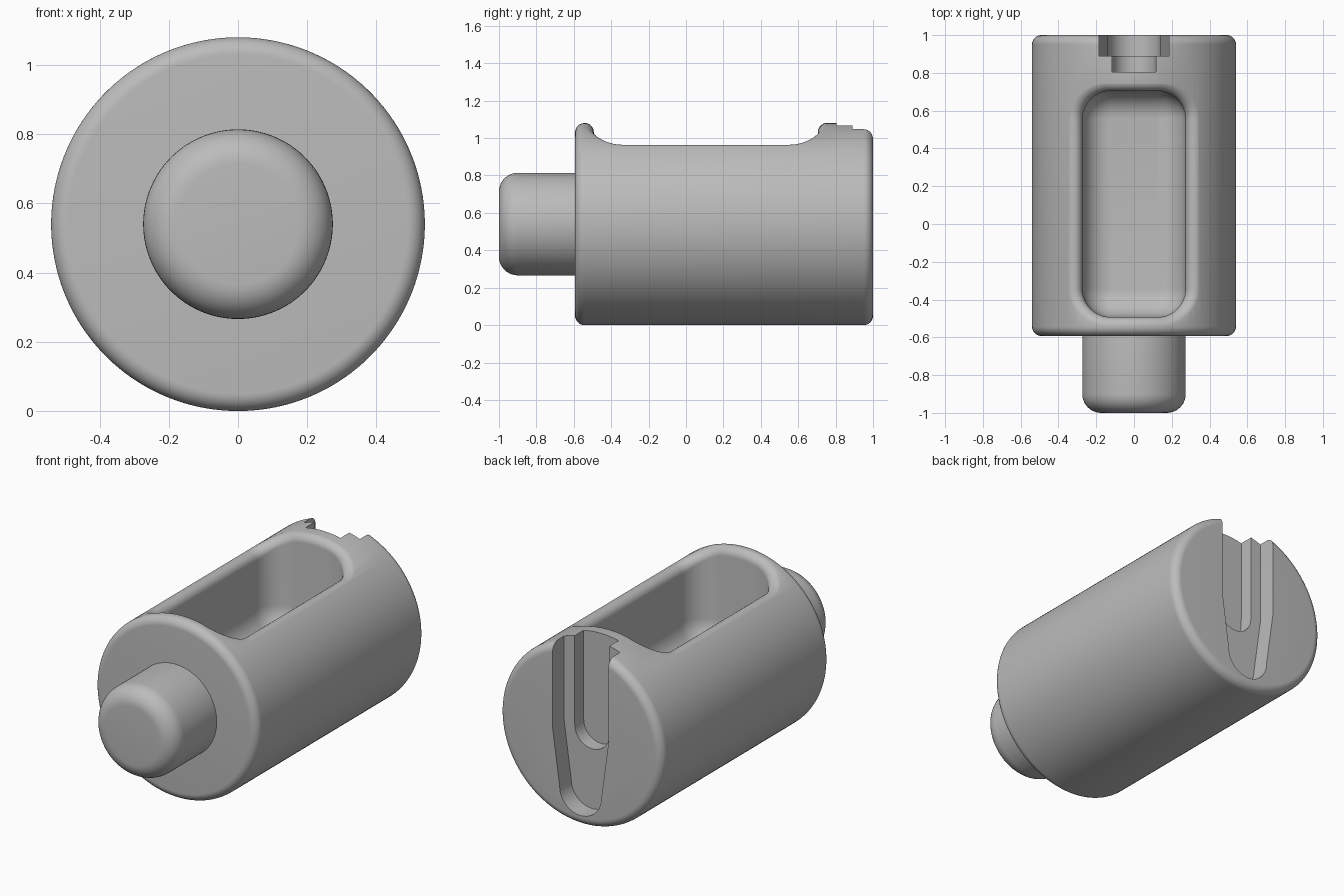
import bpy, bmesh
from math import sin, cos, pi, sqrt
from mathutils import Vector

if "Cube" in bpy.data.objects:
    bpy.data.objects.remove(bpy.data.objects["Cube"])

R = 0.54        # body radius, also height of the axis
AXIS = R

grey = bpy.data.materials.new("plain_grey")
grey.use_nodes = True
grey.diffuse_color = (0.5, 0.5, 0.5, 1)
grey.node_tree.nodes["Principled BSDF"].inputs["Base Color"].default_value = (0.5, 0.5, 0.5, 1)


def make_object(name, bm):
    bmesh.ops.recalc_face_normals(bm, faces=bm.faces)
    mesh = bpy.data.meshes.new(name)
    bm.to_mesh(mesh)
    bm.free()
    mesh.materials.append(grey)
    obj = bpy.data.objects.new(name, mesh)
    bpy.context.collection.objects.link(obj)
    return obj


def loft(name, rings):
    """Closed solid through rings of equal point counts."""
    bm = bmesh.new()
    loops = [[bm.verts.new(p) for p in ring] for ring in rings]
    n = len(loops[0])
    for a, b in zip(loops, loops[1:]):
        for i in range(n):
            j = (i + 1) % n
            bm.faces.new((a[i], a[j], b[j], b[i]))
    bm.faces.new(loops[0])
    bm.faces.new(loops[-1])
    return make_object(name, bm)


def rounded_cylinder(name, radius, y0, y1, f0, f1, steps=10, sides=144):
    """Cylinder along y with filleted ends."""
    profile = []
    for k in range(steps + 1):
        t = pi / 2 * k / steps
        profile.append((radius - f0 + f0 * sin(t), y0 + f0 - f0 * cos(t)))
    for k in range(steps + 1):
        t = pi / 2 * k / steps
        profile.append((radius - f1 + f1 * cos(t), y1 - f1 + f1 * sin(t)))
    angles = [2 * pi * (i + 0.5) / sides for i in range(sides)]
    return loft(name, [[(r * sin(a), y, AXIS + r * cos(a)) for a in angles]
                       for r, y in profile])


def cut(obj, cutter):
    cutter.hide_render = True
    mod = obj.modifiers.new("cut", 'BOOLEAN')
    mod.operation = 'DIFFERENCE'
    mod.solver = 'EXACT'
    mod.object = cutter
    bpy.context.view_layer.objects.active = obj
    bpy.ops.object.modifier_apply(modifier=mod.name)
    bpy.data.objects.remove(cutter)


def surface_z(x):
    return AXIS + sqrt(R * R - x * x)


# Pocket cutter: rounded rectangle, filleted floor and rolled rim
def pocket_cutter():
    hx, y0, y1, corner, floor = 0.273, -0.493, 0.705, 0.15, 0.48
    outline = []    # corner centre and outward direction
    centres = [(hx - corner, y1 - corner), (corner - hx, y1 - corner),
               (corner - hx, y0 + corner), (hx - corner, y0 + corner)]
    for q, (cx, cy) in enumerate(centres):
        for k in range(13):
            a = pi / 2 * (q + k / 12)
            outline.append((Vector((cx, cy, 0)), Vector((cos(a), sin(a), 0))))
    # short straight steps keep the long sides evenly divided
    full = []
    for i, (c, d) in enumerate(outline):
        full.append((c, d))
        c2, d2 = outline[(i + 1) % len(outline)]
        if (c2 - c).length > 0.01:
            full += [(c.lerp(c2, k / 6), d) for k in range(1, 6)]

    rings = []
    for k in range(9):      # floor fillet
        t = pi / 2 * k / 8
        rad = 0.002 + (corner - 0.002) * sin(t)
        rings.append([c + d * rad + Vector((0, 0, floor + corner * (1 - cos(t))))
                      for c, d in full])
    steps = 10
    for k in range(steps + 1):      # rolled rim, tangent to wall and body
        t = k / steps
        ring = []
        for c, d in full:
            side = abs(d.x)
            wall = c + d * corner
            outer = wall + d * (0.05 + 0.025 * side)
            outer.z = surface_z(outer.x) + 0.0015
            top = Vector((wall.x, wall.y, surface_z(wall.x) + 0.001))
            low = top - Vector((0, 0, (outer - top).length))
            w = 0.71 - 0.2 * side
            b0, b1, b2 = (1 - t) ** 2, 2 * t * (1 - t) * w, t * t
            ring.append((low * b0 + top * b1 + outer * b2) / (b0 + b1 + b2))
        rings.append(ring)
    rings.append([Vector((p.x, p.y, 1.3)) for p in rings[-1]])
    return loft("pocket_cutter", rings)


# Slot cutter: straight top, optional taper, round lower end
def slot_cutter(name, half_top, half_low, z_mid, z_low, depth_y):
    pts = [(half_top, 1.3), (half_top, z_mid)]
    arc = [(half_low * cos(pi * k / 24), z_low - half_low * sin(pi * k / 24))
           for k in range(25)]
    pts += arc + [(-half_top, z_mid), (-half_top, 1.3)]
    return loft(name, [[(x, y, z) for x, z in pts] for y in (depth_y, 1.2)])


body = rounded_cylinder("body", R, -0.593, 1.0, 0.05, 0.05)
cut(body, pocket_cutter())
cut(body, slot_cutter("wide_slot_cutter", 0.185, 0.138, 0.54, 0.2, 0.89))
cut(body, slot_cutter("narrow_slot_cutter", 0.116, 0.115, 0.6, 0.535, 0.805))

pin = rounded_cylinder("front_pin", 0.274, -1.0, -0.56, 0.1, 0.005)

for obj in (body, pin):
    bpy.ops.object.select_all(action='DESELECT')
    obj.select_set(True)
    bpy.context.view_layer.objects.active = obj
    bpy.ops.object.shade_smooth_by_angle(angle=0.6)
